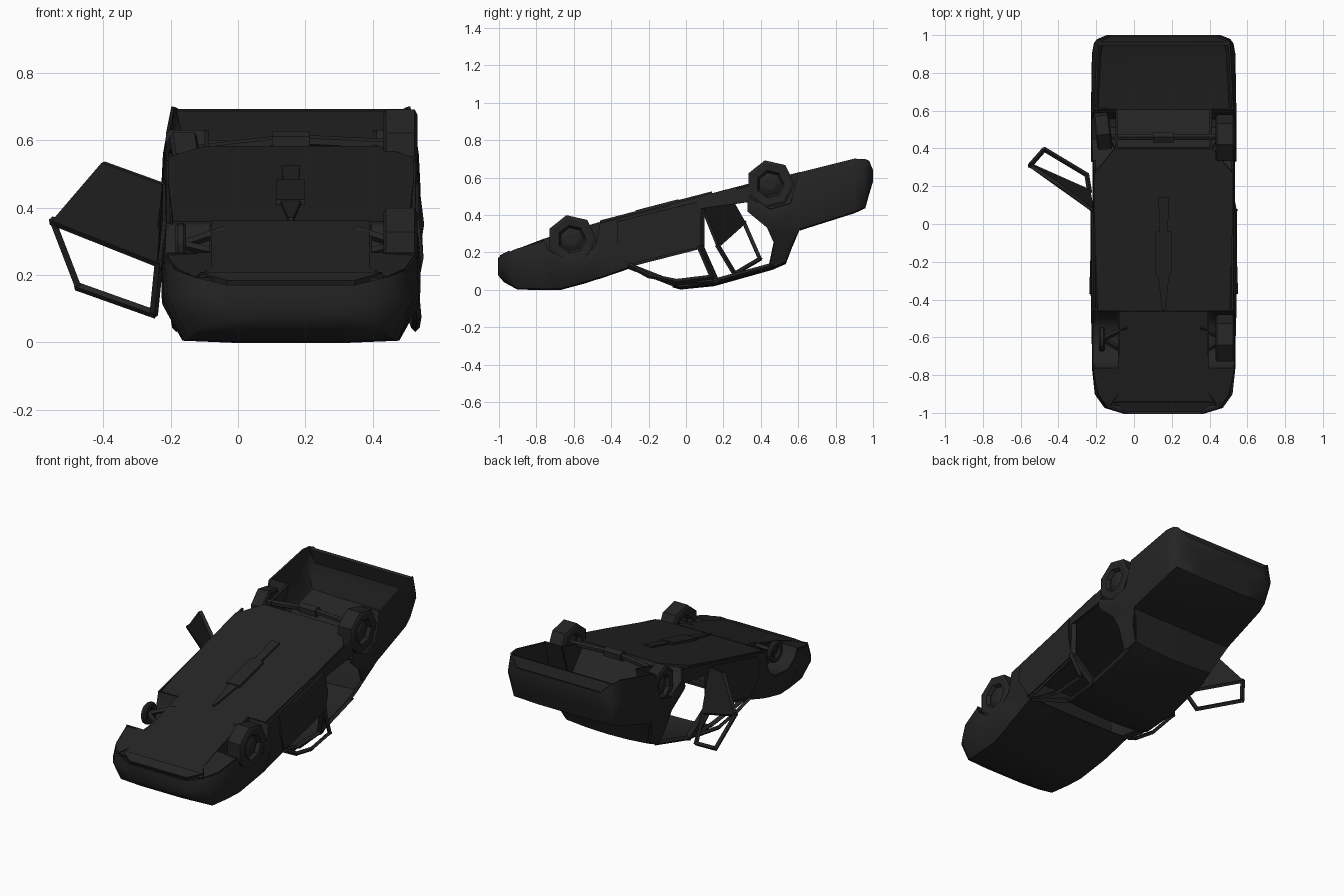
import bpy, bmesh, math
from mathutils import Vector, Matrix

cube = bpy.data.objects.get("Cube")
if cube:
    bpy.data.objects.remove(cube, do_unlink=True)

CX = 0.157  # centre line of the car body

mat = bpy.data.materials.new("charred_black")
mat.use_nodes = True
COLOR = (0.018, 0.018, 0.018, 1)
mat.diffuse_color = COLOR
mat.node_tree.nodes["Principled BSDF"].inputs["Base Color"].default_value = COLOR


def finish(name, bm, thick=0, smooth=30):
    bmesh.ops.recalc_face_normals(bm, faces=bm.faces)
    me = bpy.data.meshes.new(name)
    bm.to_mesh(me)
    bm.free()
    me.materials.append(mat)
    ob = bpy.data.objects.new(name, me)
    bpy.context.collection.objects.link(ob)
    bpy.ops.object.select_all(action='DESELECT')
    ob.select_set(True)
    bpy.context.view_layer.objects.active = ob
    if thick:
        mod = ob.modifiers.new("thickness", 'SOLIDIFY')
        mod.thickness = thick
        mod.offset = 0
        bpy.ops.object.modifier_apply(modifier=mod.name)
    bpy.ops.object.shade_smooth_by_angle(angle=math.radians(smooth))
    return ob


def plate(name, pts, thick=0.012, centre=CX):
    bm = bmesh.new()
    bm.faces.new([bm.verts.new((x + centre, y, z)) for x, y, z in pts])
    return finish(name, bm, thick)


def loft(name, rows, keep=lambda i, j: True, caps=False, thick=0.01, smooth=40):
    bm = bmesh.new()
    grid = [[bm.verts.new(p) for p in row] for row in rows]
    for i in range(len(grid) - 1):
        for j in range(len(grid[0]) - 1):
            if keep(i, j):
                bm.faces.new((grid[i][j], grid[i][j + 1], grid[i + 1][j + 1], grid[i + 1][j]))
    if caps:
        bm.faces.new(grid[0])
        bm.faces.new(grid[-1])
    bmesh.ops.delete(bm, geom=[v for v in bm.verts if not v.link_faces], context='VERTS')
    return finish(name, bm, thick, smooth)


def bars(name, pts, r=0.012, sides=4, closed=False, centre=CX):
    bm = bmesh.new()
    pts = [Vector((x + centre, y, z)) for x, y, z in pts]
    for a, b in zip(pts, pts[1:] + (pts[:1] if closed else [])):
        rot = (b - a).to_track_quat('Z', 'Y').to_matrix().to_4x4()
        bmesh.ops.create_cone(bm, cap_ends=True, segments=sides, radius1=r, radius2=r,
                              depth=(b - a).length + r, matrix=Matrix.Translation((a + b) / 2) @ rot)
    return finish(name, bm)


# Body shell: y, rocker z, crease z, deck z, and the half width at each
STATIONS = [
    (-1.0, .17, .12, .085, .19, .21, .17), (-.97, .195, .13, .05, .29, .31, .26),
    (-.90, .215, .13, .012, .34, .36, .30), (-.76, .255, .15, .009, .37, .375, .315),
    (-.74, .21, .13, .009, .37, .375, .315), (-.67, .165, .11, .01, .37, .375, .32),
    (-.54, .175, .12, .045, .37, .378, .335), (-.48, .23, .16, .065, .37, .38, .345),
    (-.46, .355, .21, .07, .365, .38, .345), (-.30, .395, .26, .125, .365, .382, .355),
    (.08, .49, .35, .22, .365, .382, .36), (.33, .49, .45, .42, .37, .38, .365),
    (.45, .43, .38, .32, .375, .38, .355), (.56, .46, .40, .315, .375, .38, .35),
    (.60, .625, .46, .325, .365, .38, .35), (.90, .70, .56, .42, .35, .375, .335),
    (.955, .698, .58, .445, .345, .365, .325), (.975, .69, .59, .52, .33, .35, .31),
    (.995, .64, .61, .585, .28, .30, .27)]
rows = []
for y, zr, zc, zd, wr, wc, wd in STATIONS:
    half = [(wr, zr), (wc, zc), (wd, zd), (wd * 0.5, zd - 0.006)]
    ring = half + [(-w, z) for w, z in reversed(half)]
    rows.append([(CX + w, y, z) for w, z in ring])


def body_faces(i, j):
    mid = (STATIONS[i][0] + STATIONS[i + 1][0]) / 2
    if 0.08 < mid < 0.33:          # rear door openings
        return False
    return not (2 <= j <= 4 and -0.3 < mid < 0.58)   # open cabin


loft("body_shell", rows, body_faces, caps=True)

# Roof panel running on into the rear window
ROOF = [(-.07, .032, .27), (-.03, .02, .28), (.15, .038, .285), (.46, .125, .28), (.53, .155, .27),
        (.56, .235, .30), (.60, .33, .34)]
loft("roof", [[(CX + w * k, y, z - 0.014 * (1 - k * k)) for k in (-1, -.5, 0, .5, 1)]
              for y, z, w in ROOF])


# Underside panels
def floor_z(y):
    return 0.472 + 0.26 * y


def mirrored_outline(name, half, thick=0.015):
    pts = half + [(-x, y, z) for x, y, z in reversed(half)]
    return plate(name, pts, thick)


mirrored_outline("floor_pan", [(x, y, floor_z(y)) for x, y in
                               ((.35, -.46), (.365, 0), (.365, .27), (.26, .40))])
mirrored_outline("engine_undertray", [(.235, -.46, .355), (.235, -.76, .265), (.235, -.89, .215),
                                      (.28, -.96, .185)])
mirrored_outline("bumper_lip", [(.27, -.94, .20), (.19, -.99, .175)], 0.02)
mirrored_outline("firewall", [(.35, -.45, .35), (.33, -.40, .10)])
mirrored_outline("rear_seat_back", [(.26, .40, .57), (.35, .60, .33)])
mirrored_outline("rear_bumper", [(.34, .955, .69), (.32, .98, .60)], 0.02)

# Wheel arch profiles as (y, z)
FRONT_ARCH = [(-.455, .35), (-.48, .23), (-.54, .175), (-.67, .165), (-.74, .21), (-.765, .265)]
REAR_ARCH = [(.28, .545), (.33, .49), (.45, .43), (.56, .46), (.61, .63)]

# Parts that repeat on both sides
for s, side in ((1, "left"), (-1, "right")):
    def flip(pts):
        return [(s * x, y, z) for x, y, z in pts]
    for name, arch, inner in (("front", FRONT_ARCH, .235), ("rear", REAR_ARCH, .25)):
        loft(f"{side}_{name}_arch_liner", [[(CX + s * inner, y, z), (CX + s * .37, y, z)] for y, z in arch],
             thick=0.008)
        wall = arch if name == "front" else arch[1:] + [(.40, .575)]
        plate(f"{side}_{name}_arch_wall", flip([(inner, y, z) for y, z in wall]))
    plate(side + "_front_valance", flip([(.235, -.76, .262), (.368, -.76, .255), (.34, -.90, .215),
                                         (.285, -.96, .19), (.235, -.89, .215)]))
    plate(side + "_sill", flip([(.365, .06, .485), (.365, .34, .555), (.372, .34, .47), (.372, .06, .43)]))
    plate(side + "_front_door", flip([(.375, -.37, .365), (.375, .06, .47), (.39, .075, .35),
                                      (.37, .08, .23), (.365, -.31, .135), (.388, -.37, .25)]))
    lean = 0.0 if s > 0 else 0.03
    bars(side + "_door_window_frame", flip([(.37, -.30, .13), (.375 - lean, -.2, .075), (.37 - lean, -.05, .045),
                                            (.36 - lean, .14, .068), (.375, .07, .23)]), 0.013)
    bars(side + "_windscreen_pillar", flip([(.34, -.30, .125), (.275, -.07, .035)]), 0.016)
    bars(side + "_centre_pillar", flip([(.355, .08, .45), (.36, .08, .23), (.285, .16, .05)]), 0.02)
    bars(side + "_roof_rail", flip([(.272, -.07, .035), (.285, .15, .045), (.28, .46, .13)]), 0.014)
    plate(side + "_rear_pillar", flip([(.355, .43, .34), (.345, .47, .25), (.28, .445, .13), (.27, .53, .158),
                                       (.31, .555, .24), (.345, .61, .33)]), 0.018)
    bars(side + "_suspension_arm", flip([(.20, -.55, .33), (.325, -.61, .29), (.20, -.68, .26)]), 0.014)

# Swung open rear door with its window frame
A, B, C, D = (-.55, .31, .36), (-.40, .21, .535), (-.22, .075, .47), (-.235, .17, .235)
plate("open_rear_door", [A, B, C, D], 0.02, 0)
bars("open_door_window_frame", [A, (-.475, .395, .165), (-.25, .26, .085), D], 0.013, 4, True, 0)


# Wheels and bare brake disc
def wheel(name, loc, r, width, tilt=0.0, sides=7):
    bm = bmesh.new()
    bmesh.ops.create_cone(bm, cap_ends=True, segments=sides, radius1=r, radius2=r, depth=width)
    ends = [f for f in bm.faces if abs(f.normal.z) > 0.9]
    for f in ends:
        for inset, push in ((r * .12, .008), (r * .3, -.004), (r * .1, -.02), (r * .22, .014)):
            bmesh.ops.inset_region(bm, faces=[f], thickness=inset, depth=push)
    turn = Matrix.Rotation(tilt, 4, 'Z') @ Matrix.Rotation(math.pi / 2, 4, 'Y')
    bmesh.ops.transform(bm, matrix=Matrix.Translation(loc) @ turn, verts=bm.verts)
    return finish(name, bm, smooth=25)


wheel("left_front_wheel", (.482, -.61, .27), .132, .085)
wheel("left_rear_wheel", (.482, .45, .565), .13, .085)
wheel("right_rear_wheel", (-.165, .50, .51), .118, .065, 0.12)
wheel("right_front_brake_disc", (-.17, -.61, .29), .065, .015, 0, 12)

# Rear axle, exhaust and drive shaft
bars("rear_axle", [(-.31, .46, .565), (0, .46, .60), (.31, .46, .585)], 0.018, 6)
bars("differential", [(-.04, .46, .595), (.04, .46, .595)], 0.032, 6)


def belly_box(name, y0, y1, w0, w1, height):
    bm = bmesh.new()
    bmesh.ops.create_cube(bm, size=1)
    for v in bm.verts:
        back = v.co.y > 0
        y = y1 if back else y0
        v.co = (CX + v.co.x * (w1 if back else w0), y, floor_z(y) + (v.co.z + 0.4) * height)
    return finish(name, bm)


belly_box("exhaust_box", -.27, -.04, .085, .085, .025)
belly_box("exhaust_pipe", -.04, .14, .045, .055, .02)
belly_box("exhaust_front_pipe", -.46, -.27, .015, .06, .02)
